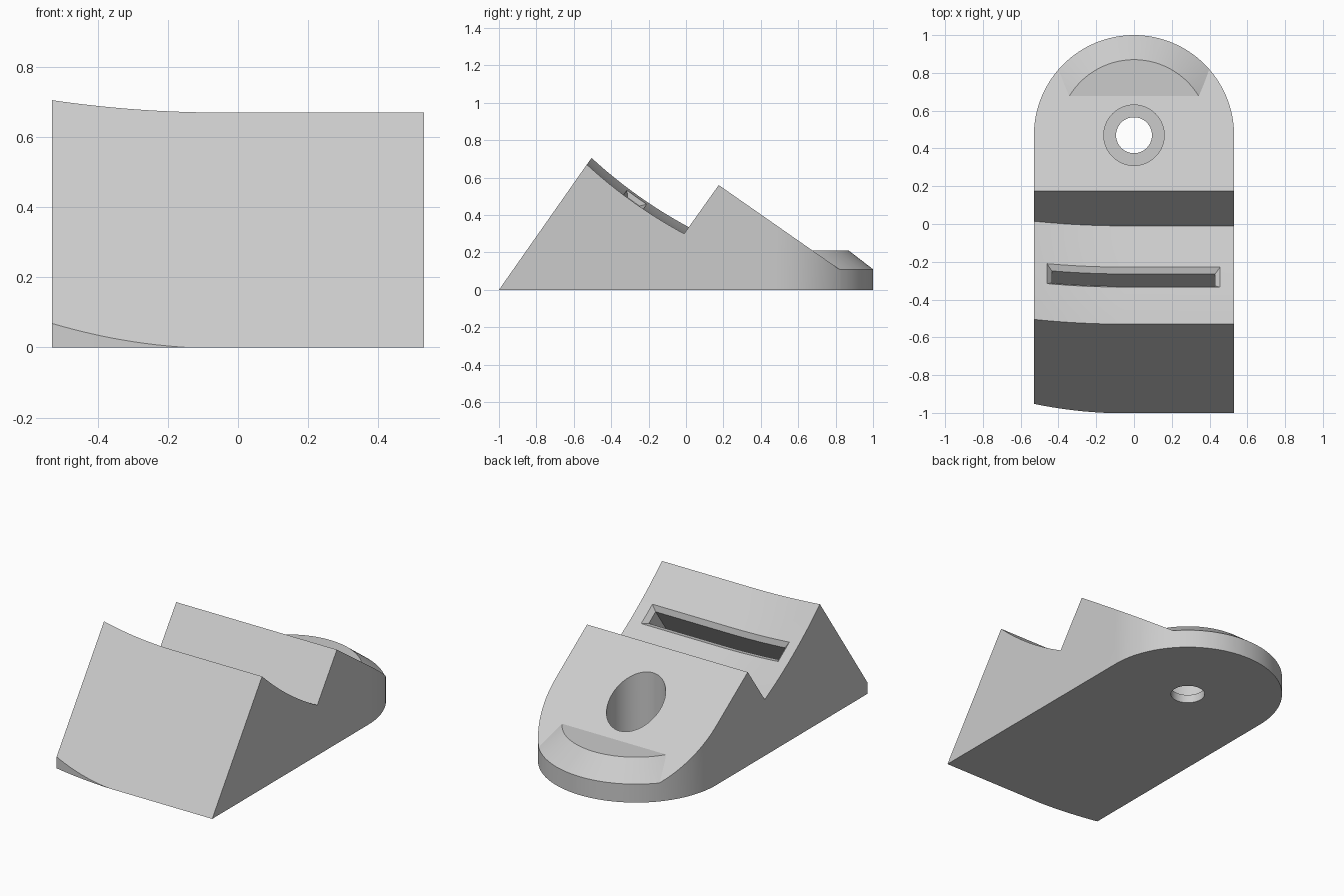
import bpy, bmesh, math
from mathutils import Vector

cube = bpy.data.objects.get("Cube")
if cube:
    bpy.data.objects.remove(cube)

HALF = 0.53                       # half width and rear radius
HOLE_Y = 0.47                     # centre of rear arc and screw hole
FRONT_TOP = Vector((-0.53, 0.67))  # (y, z) points of the side profile
NOTCH = Vector((-0.01, 0.30))
PEAK = Vector((0.175, 0.56))
UP = (PEAK - NOTCH).normalized()   # direction square to the seat
ALONG = (NOTCH - FRONT_TOP).normalized()
SAG = 0.02


def bend(x, k):
    """Gentle curve that begins left of the middle."""
    return k * min(x + 0.05, 0) ** 2


def loft(name, rings, caps=None):
    """Join equal rings of points into a closed solid."""
    bm = bmesh.new()
    rows = [[bm.verts.new(p) for p in ring] for ring in rings]
    n = len(rows[0])
    for a, b in zip(rows, rows[1:]):
        for i in range(n):
            j = (i + 1) % n
            bm.faces.new((a[i], a[j], b[j], b[i]))
    for row in (rows[0], rows[-1]):
        for cap in caps or [range(n)]:
            bm.faces.new([row[i] for i in cap])
    bmesh.ops.recalc_face_normals(bm, faces=bm.faces)
    mesh = bpy.data.meshes.new(name)
    bm.to_mesh(mesh)
    bm.free()
    obj = bpy.data.objects.new(name, mesh)
    bpy.context.collection.objects.link(obj)
    return obj


def circle(r, z, n=128):
    angles = [2 * math.pi * i / n for i in range(n)]
    return [(r * math.cos(a), HOLE_Y + r * math.sin(a), z) for a in angles]


def combine(target, tool, operation):
    tool.hide_render = True
    mod = target.modifiers.new(operation, 'BOOLEAN')
    mod.operation = operation
    mod.solver = 'EXACT'
    mod.object = tool
    bpy.ops.object.select_all(action='DESELECT')
    bpy.context.view_layer.objects.active = target
    target.select_set(True)
    bpy.ops.object.modifier_apply(modifier=mod.name)
    bpy.data.objects.remove(tool)


# Wedge body with a hollow seat that rises towards one side
def wedge_ring(x):
    lift = UP * bend(x, 0.187)
    front_low = FRONT_TOP - Vector((0.47, 0.67)) * 1.15
    ring = [front_low]
    for i in range(13):
        u = i / 12
        ring.append(FRONT_TOP.lerp(NOTCH, u) - UP * SAG * 4 * u * (1 - u) + lift)
    ring += [PEAK, (0.827, 0.105), (1.1, 0.105), (1.1, -0.1)]
    return [(x, p[0], p[1]) for p in ring]


xs = [-0.6 + 0.55 * i / 16 for i in range(17)] + [0.6]
body = loft("wedge_stand", [wedge_ring(x) for x in xs])

# Bevelled lip at the rear
lip = loft("rear_lip", [circle(0.608, 0.05), circle(0.40, 0.21)])
combine(body, lip, 'UNION')

# Trim to the plan outline: bowed front edge and round rear
plan = [(HALF * math.cos(a), HOLE_Y + HALF * math.sin(a))
        for a in (math.pi * i / 64 for i in range(65))]
for i in range(17):
    x = -HALF + 0.48 * i / 16
    plan.append((x, -1.002 + bend(x, 0.217)))
plan.append((HALF, -1.002))
outline = loft("outline_cutter", [[(x, y, z) for x, y in plan] for z in (0, 1.5)])
combine(body, outline, 'INTERSECT')

# Counterbored screw hole
for r, low in ((0.16, 0.05), (0.095, -0.2)):
    combine(body, loft("hole_cutter", [circle(r, low), circle(r, 1)]), 'DIFFERENCE')

# Slot across the seat, with chamfered mouth: (half width, depth, end inset)
section = [(0.094, 0.03, -0.03), (0.039, -0.025, 0.025), (0.039, -0.25, 0.025)]
section = [(-w, d, e) for w, d, e in section] + section[::-1]
centre = FRONT_TOP.lerp(NOTCH, 0.5) - UP * SAG


def slot_ring(u):
    ring = []
    for w, d, e in section:
        x = (-0.46 + e) * (1 - u) + (0.455 - e) * u
        p = centre + ALONG * w + UP * (d + bend(x, 0.187))
        ring.append((x, p.x, p.y))
    return ring


slot = loft("slot_cutter", [slot_ring(i / 32) for i in range(33)],
            [(0, 1, 4, 5), (1, 2, 3, 4)])
combine(body, slot, 'DIFFERENCE')

# Single plain grey
grey = bpy.data.materials.new("light_grey")
grey.use_nodes = True
colour = (0.6, 0.6, 0.6, 1)
grey.diffuse_color = colour
grey.node_tree.nodes["Principled BSDF"].inputs["Base Color"].default_value = colour
body.data.materials.clear()
body.data.materials.append(grey)
bpy.ops.object.shade_smooth_by_angle(angle=math.radians(20))
